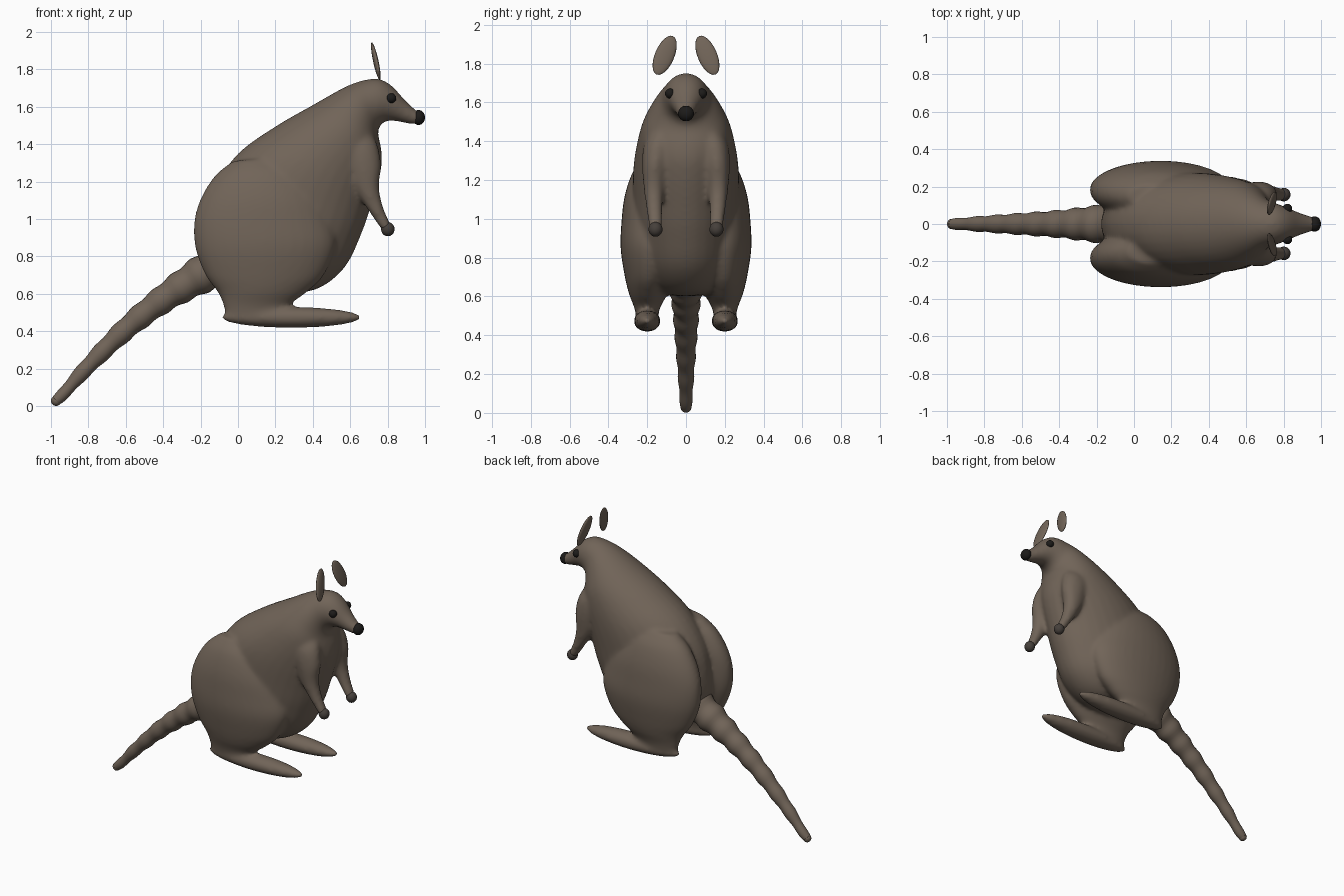
import bpy, bmesh, math
from mathutils import Vector, Matrix

if "Cube" in bpy.data.objects:
    bpy.data.objects.remove(bpy.data.objects["Cube"])


def material(name, rgb):
    m = bpy.data.materials.new(name)
    m.diffuse_color = (*rgb, 1)
    m.use_nodes = True
    m.node_tree.nodes["Principled BSDF"].inputs["Base Color"].default_value = m.diffuse_color
    return m


FUR = material("brown_fur", (0.165, 0.128, 0.098))
DARK = material("dark_paw", (0.06, 0.05, 0.043))
BLACK = material("black", (0.012, 0.011, 0.01))


def finish(name, bm, mat):
    bmesh.ops.recalc_face_normals(bm, faces=bm.faces)
    me = bpy.data.meshes.new(name)
    bm.to_mesh(me)
    bm.free()
    me.materials.append(mat)
    me.polygons.foreach_set("use_smooth", [True] * len(me.polygons))
    ob = bpy.data.objects.new(name, me)
    bpy.context.collection.objects.link(ob)
    return ob


def catmull(a, b, c, d, t):
    return [0.5 * (2 * q + (r - p) * t + (2 * p - 5 * q + 4 * r - s) * t * t
                   + (3 * q - p - 3 * r + s) * t ** 3)
            for p, q, r, s in zip(a, b, c, d)]


def smooth_rows(rows, n=5):
    out, last = [], len(rows) - 1
    for i in range(last):
        a, d = rows[max(i - 1, 0)], rows[min(i + 2, last)]
        out += [catmull(a, rows[i], rows[i + 1], d, k / n) for k in range(n)]
    return out + [list(rows[-1])]


def loft(bm, rows, side=1, seg=32):
    """Elliptic rings: (back x, back z, front x, front z, y centre, half width)."""
    rings = []
    for bx, bz, fx, fz, y, w in rows:
        ring = []
        for k in range(seg):
            a = math.tau * k / seg
            u = 0.5 + 0.5 * math.cos(a)
            ring.append(bm.verts.new((bx + (fx - bx) * u,
                                      side * (y + w * math.sin(a)),
                                      bz + (fz - bz) * u)))
        rings.append(ring)
    for r, s in zip(rings, rings[1:]):
        for k in range(seg):
            j = (k + 1) % seg
            bm.faces.new((r[k], r[j], s[j], s[k]))
    bm.faces.new(rings[0][::-1])
    bm.faces.new(rings[-1])


def ball(bm, centre, radii, rot=Matrix.Identity(4), u=32, v=16):
    mat = Matrix.Translation(centre) @ rot @ Matrix.Diagonal((*radii, 1))
    bmesh.ops.create_uvsphere(bm, u_segments=u, v_segments=v, radius=1, matrix=mat)


TORSO = [(0.04, 0.63, 0.22, 0.60, 0, 0.10), (-0.08, 0.67, 0.42, 0.625, 0, 0.18),
         (-0.16, 0.78, 0.57, 0.74, 0, 0.245), (-0.175, 0.95, 0.66, 0.92, 0, 0.27),
         (-0.13, 1.16, 0.715, 1.08, 0, 0.275), (0.00, 1.35, 0.75, 1.20, 0, 0.27),
         (0.20, 1.495, 0.77, 1.30, 0, 0.25), (0.40, 1.61, 0.765, 1.38, 0, 0.22),
         (0.56, 1.70, 0.75, 1.45, 0, 0.17), (0.66, 1.74, 0.755, 1.49, 0, 0.13),
         (0.75, 1.75, 0.785, 1.52, 0, 0.108), (0.82, 1.715, 0.83, 1.525, 0, 0.086),
         (0.89, 1.64, 0.885, 1.515, 0, 0.06), (0.95, 1.585, 0.94, 1.505, 0, 0.042),
         (0.985, 1.565, 0.975, 1.51, 0, 0.03)]
HAUNCH = [(-0.06, 0.46, 0.24, 0.46, 0.20, 0.05), (-0.08, 0.54, 0.28, 0.54, 0.20, 0.066),
          (-0.11, 0.61, 0.37, 0.61, 0.195, 0.098), (-0.175, 0.70, 0.46, 0.70, 0.19, 0.125),
          (-0.228, 0.84, 0.52, 0.85, 0.185, 0.152), (-0.236, 0.98, 0.50, 0.98, 0.18, 0.153),
          (-0.20, 1.11, 0.45, 1.12, 0.17, 0.147), (-0.125, 1.23, 0.35, 1.25, 0.16, 0.115),
          (-0.03, 1.31, 0.20, 1.33, 0.15, 0.06)]
ARM = [(0.50, 1.46, 0.70, 1.48, 0.11, 0.06), (0.53, 1.36, 0.745, 1.40, 0.14, 0.078),
       (0.58, 1.24, 0.765, 1.29, 0.158, 0.068), (0.64, 1.13, 0.755, 1.17, 0.165, 0.052),
       (0.70, 1.04, 0.775, 1.07, 0.163, 0.042), (0.755, 0.96, 0.812, 0.98, 0.158, 0.036),
       (0.775, 0.935, 0.82, 0.95, 0.157, 0.03)]

# Torso, head, haunches, arms and feet fused into one skin
bm = bmesh.new()
loft(bm, smooth_rows(TORSO))
for s in (1, -1):
    loft(bm, smooth_rows(HAUNCH), s)
    loft(bm, smooth_rows(ARM), s)
    ball(bm, (0.285, s * 0.2, 0.474), (0.378, 0.07, 0.056))
body = finish("body", bm, FUR)
rm = body.modifiers.new("fuse", 'REMESH')
rm.mode = 'VOXEL'
rm.voxel_size = 0.0125
rm.use_smooth_shade = True
sm = body.modifiers.new("soften", 'SMOOTH')
sm.factor = 0.5
sm.iterations = 14

# Rippled tail
bm = bmesh.new()
PATH = [(-0.02, 0.80, 0.12), (-0.20, 0.70, 0.098), (-0.40, 0.572, 0.073),
        (-0.60, 0.412, 0.058), (-0.80, 0.215, 0.043), (-0.93, 0.07, 0.032),
        (-0.972, 0.03, 0.028)]
pts = smooth_rows(PATH, 12)
rows = []
for i, (x, z, r) in enumerate(pts):
    p, q = pts[max(i - 1, 0)], pts[min(i + 1, len(pts) - 1)]
    t = Vector((q[0] - p[0], q[1] - p[1])).normalized()
    r *= 1 + 0.06 * math.cos(math.tau * x / 0.105)
    n = Vector((-t.y, t.x)) * r
    rows.append((x + n.x, z + n.y, x - n.x, z - n.y, 0, r))
loft(bm, rows, seg=24)
ball(bm, (-0.972, 0, 0.029), (0.028, 0.028, 0.028), u=24, v=12)
finish("tail", bm, FUR)

# Paired ears, eyes and paws
for s, label in ((1, "left"), (-1, "right")):
    up = Vector((-0.045, -s * 0.085, 0.2)).normalized()
    thin = (Vector((1, 0, 0)) - up * up.x).normalized()
    wide = up.cross(thin)
    rot = Matrix((thin, wide, up)).transposed().to_4x4()
    bm = bmesh.new()
    ball(bm, (0.737, s * 0.11, 1.843), (0.014, 0.05, 0.11), rot, 16, 12)
    finish(label + "_ear", bm, FUR)

    bm = bmesh.new()
    ball(bm, (0.82, s * 0.082, 1.646), (0.026, 0.026, 0.026))
    finish(label + "_eye", bm, BLACK)

    bm = bmesh.new()
    ball(bm, (0.801, s * 0.157, 0.946), (0.036, 0.036, 0.038))
    finish(label + "_paw", bm, DARK)

# Nose
bm = bmesh.new()
ball(bm, (0.966, 0, 1.543), (0.034, 0.041, 0.04))
finish("nose", bm, BLACK)
